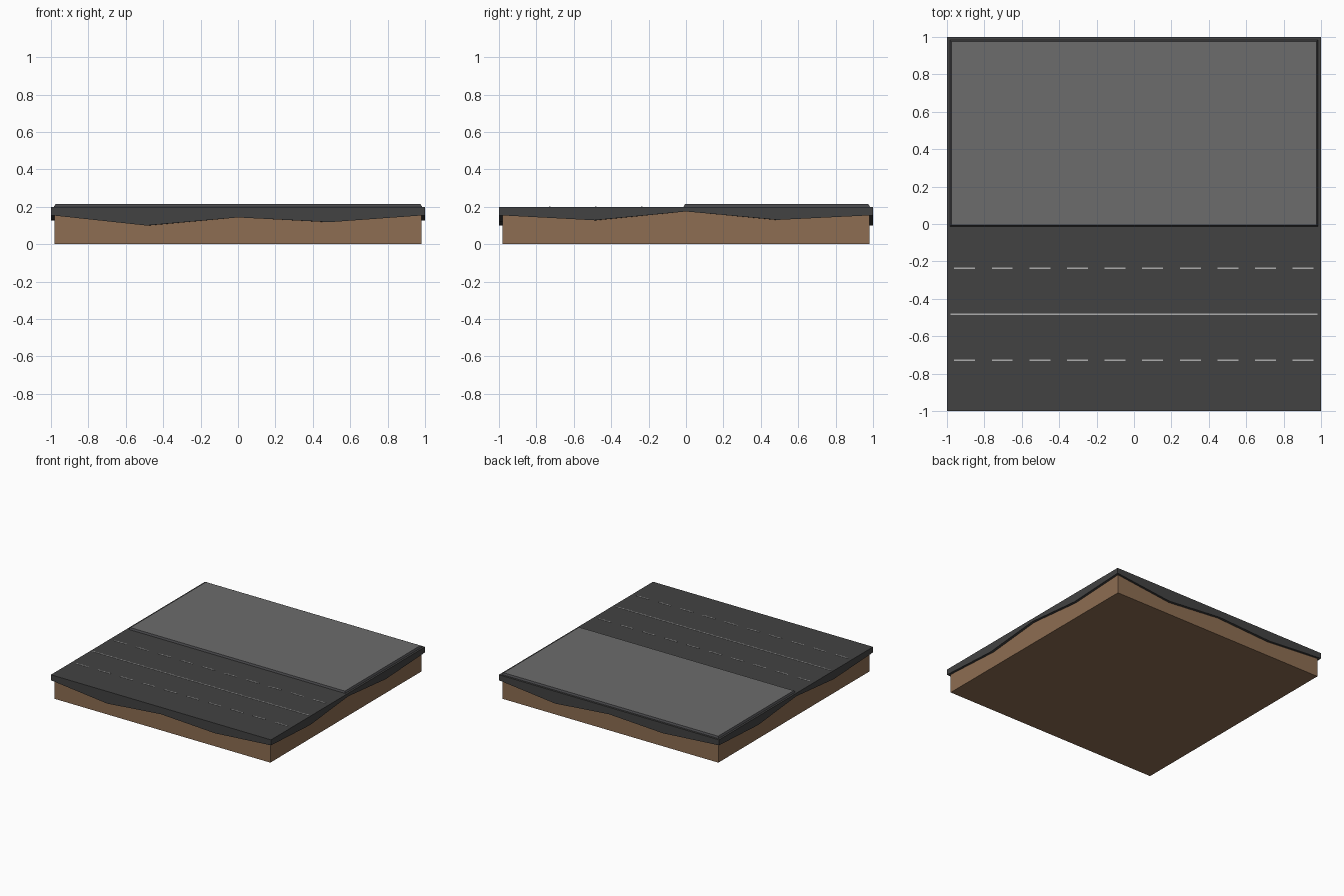
import bpy, bmesh

if "Cube" in bpy.data.objects:
    bpy.data.objects.remove(bpy.data.objects["Cube"])


def material(name, rgb):
    m = bpy.data.materials.new(name)
    m.diffuse_color = (*rgb, 1)
    m.use_nodes = True
    m.node_tree.nodes["Principled BSDF"].inputs["Base Color"].default_value = m.diffuse_color
    return m


def add_object(name, bm, *mats):
    bmesh.ops.recalc_face_normals(bm, faces=bm.faces)
    mesh = bpy.data.meshes.new(name)
    bm.to_mesh(mesh)
    bm.free()
    for m in mats:
        mesh.materials.append(m)
    ob = bpy.data.objects.new(name, mesh)
    bpy.context.collection.objects.link(ob)
    return ob


def add_box(bm, x0, x1, y0, y1, z0, z1, inset=0.0):
    """Box whose top may be inset to give sloping sides."""
    rings = []
    for z, i in ((z0, 0), (z1, inset)):
        pts = [(x0 + i, y0 + i), (x1 - i, y0 + i), (x1 - i, y1 - i), (x0 + i, y1 - i)]
        rings.append([bm.verts.new((x, y, z)) for x, y in pts])
    low, top = rings
    bm.faces.new(low[::-1])
    for k in range(4):
        bm.faces.new((low[k], low[k - 3], top[k - 3], top[k]))
    return bm.faces.new(top)


soil = material("soil", (0.27, 0.155, 0.085))
tarmac = material("tarmac", (0.055, 0.055, 0.055))
paving = material("paving", (0.15, 0.15, 0.15))
kerb = material("kerb", (0.06, 0.06, 0.065))
paint = material("paint", (0.42, 0.42, 0.42))

# Soil block, its top hidden inside the road slab
bm = bmesh.new()
add_box(bm, -0.98, 0.98, -0.98, 0.98, 0, 0.18)
add_object("soil_block", bm, soil)

# Road slab: flat top, lower edge wavy on all four sides
front = [(-1, 0.155), (-0.49, 0.10), (0, 0.143), (0.49, 0.118)]
side = [(-1, 0.155), (-0.49, 0.128), (0, 0.175), (0.49, 0.13)]
edge = [(t, -1, z) for t, z in front] + [(1, t, z) for t, z in side]
edge += [(-x, -y, z) for x, y, z in edge]
bm = bmesh.new()
top = [bm.verts.new((x, y, 0.20)) for x, y, z in edge]
low = [bm.verts.new(p) for p in edge]
inner = [bm.verts.new((x * 0.975, y * 0.975, z)) for x, y, z in edge]
centre = bm.verts.new((0, 0, 0.15))
bm.faces.new(top)
for k in range(len(edge)):
    bm.faces.new((low[k - 1], low[k], top[k], top[k - 1]))
    bm.faces.new((inner[k - 1], inner[k], low[k], low[k - 1]))
    bm.faces.new((centre, inner[k], inner[k - 1]))
add_object("road_slab", bm, tarmac)

# Raised pavement with sloping kerb sides
bm = bmesh.new()
top_face = add_box(bm, -0.985, 0.985, -0.015, 0.985, 0.198, 0.214, 0.01)
top_face.material_index = 1
add_object("pavement", bm, kerb, paving)

# Solid centre line
bm = bmesh.new()
add_box(bm, -0.98, 0.98, -0.487, -0.479, 0.199, 0.202)
add_object("centre_line", bm, paint)

# Dashed lane lines
for name, y in (("near_lane_dashes", -0.729), ("far_lane_dashes", -0.236)):
    bm = bmesh.new()
    for k in range(10):
        x = -0.905 + k * 0.201
        add_box(bm, x - 0.056, x + 0.056, y - 0.004, y + 0.004, 0.199, 0.202)
    add_object(name, bm, paint)
